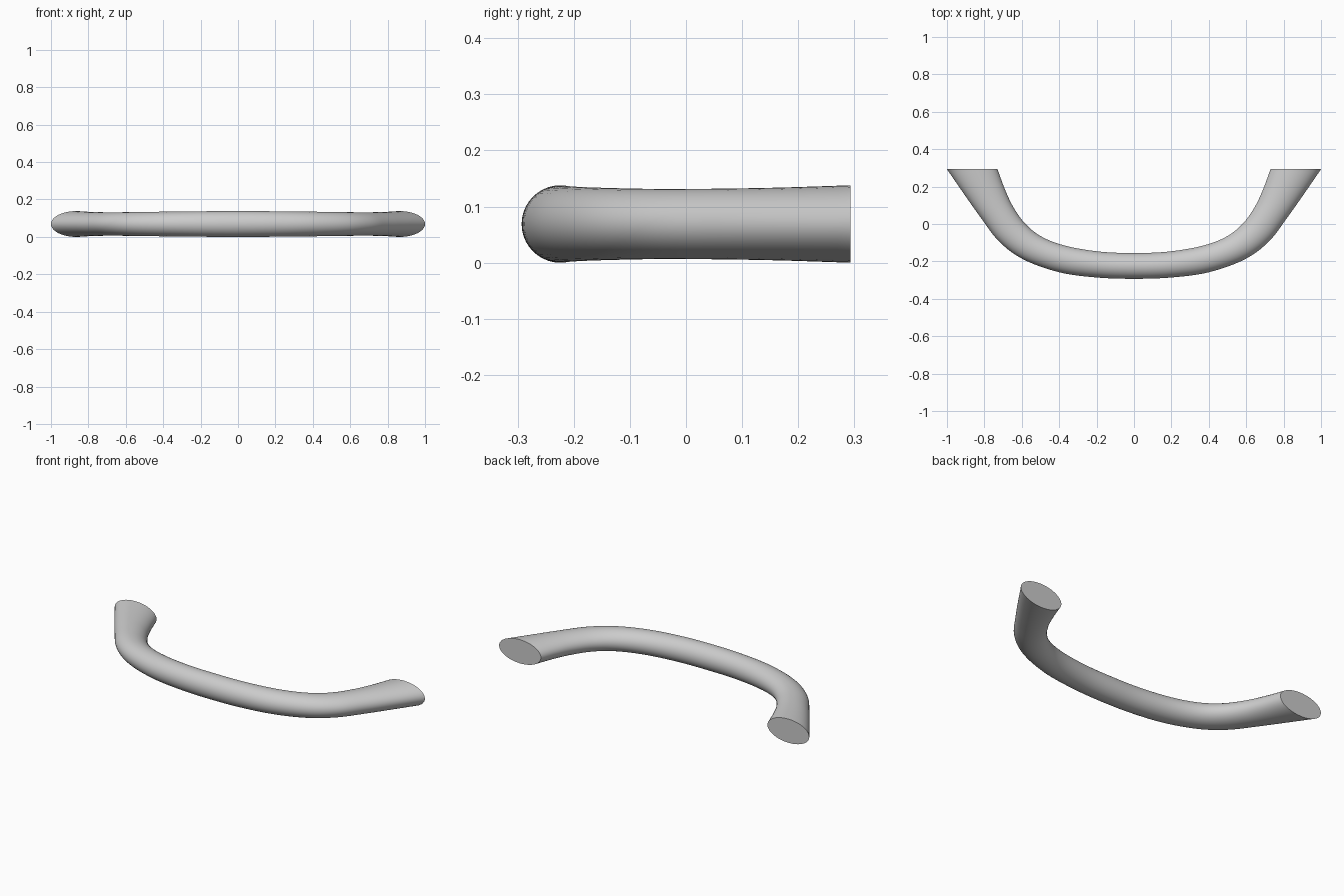
import bpy, bmesh, math
from mathutils import Vector

cube = bpy.data.objects.get("Cube")
if cube:
    bpy.data.objects.remove(cube, do_unlink=True)

SIDES, STEPS, MID_Z = 40, 6, 0.069

# Half of the grip, centre to end: outer x, y, inner x, y, half height
half = [
    (0.00, -0.293, 0.00, -0.155, 0.069),
    (0.20, -0.286, 0.18, -0.148, 0.068),
    (0.40, -0.258, 0.36, -0.118, 0.066),
    (0.59, -0.190, 0.49, -0.070, 0.064),
    (0.72, -0.095, 0.58, 0.000, 0.0625),
    (0.82, 0.035, 0.645, 0.090, 0.063),
    (0.905, 0.155, 0.69, 0.185, 0.065),
    (1.00, 0.293, 0.73, 0.293, 0.069),
]
keys = [Vector(k) for k in half]
flip = Vector((-1, 1, -1, 1, 1))
keys = [Vector(a * b for a, b in zip(k, flip)) for k in keys[:0:-1]] + keys


def smooth_path(pts):
    """Catmull-Rom interpolation through the key sections."""
    pts = [2 * pts[0] - pts[1]] + pts + [2 * pts[-1] - pts[-2]]
    out = []
    for a, b, c, d in zip(pts, pts[1:], pts[2:], pts[3:]):
        for i in range(STEPS):
            t = i / STEPS
            out.append(0.5 * (2 * b + (c - a) * t + (2 * a - 5 * b + 4 * c - d) * t**2
                              + (3 * b - a - 3 * c + d) * t**3))
    return out + [pts[-2]]


# Sweep an elliptical section along the curved grip
bm = bmesh.new()
rings = []
for ox, oy, ix, iy, h in smooth_path(keys):
    outer, inner = Vector((ox, oy, MID_Z)), Vector((ix, iy, MID_Z))
    centre, radius = (outer + inner) / 2, (outer - inner) / 2
    angles = [math.tau * i / SIDES for i in range(SIDES)]
    rings.append([bm.verts.new(centre + radius * math.cos(a) + Vector((0, 0, h * math.sin(a))))
                  for a in angles])
for r, s in zip(rings, rings[1:]):
    for i in range(SIDES):
        j = (i + 1) % SIDES
        bm.faces.new((r[i], r[j], s[j], s[i]))

# Flat mounting ends
bm.faces.new(rings[0])
bm.faces.new(rings[-1])
bmesh.ops.recalc_face_normals(bm, faces=bm.faces)
mesh = bpy.data.meshes.new("pull_handle")
bm.to_mesh(mesh)
bm.free()

grey = bpy.data.materials.new("plain grey")
grey.use_nodes = True
grey.diffuse_color = (0.6, 0.6, 0.6, 1)
grey.node_tree.nodes["Principled BSDF"].inputs["Base Color"].default_value = grey.diffuse_color
mesh.materials.append(grey)

handle = bpy.data.objects.new("pull_handle", mesh)
bpy.context.collection.objects.link(handle)
bpy.context.view_layer.objects.active = handle
handle.select_set(True)
bpy.ops.object.shade_smooth_by_angle(angle=math.radians(35))
